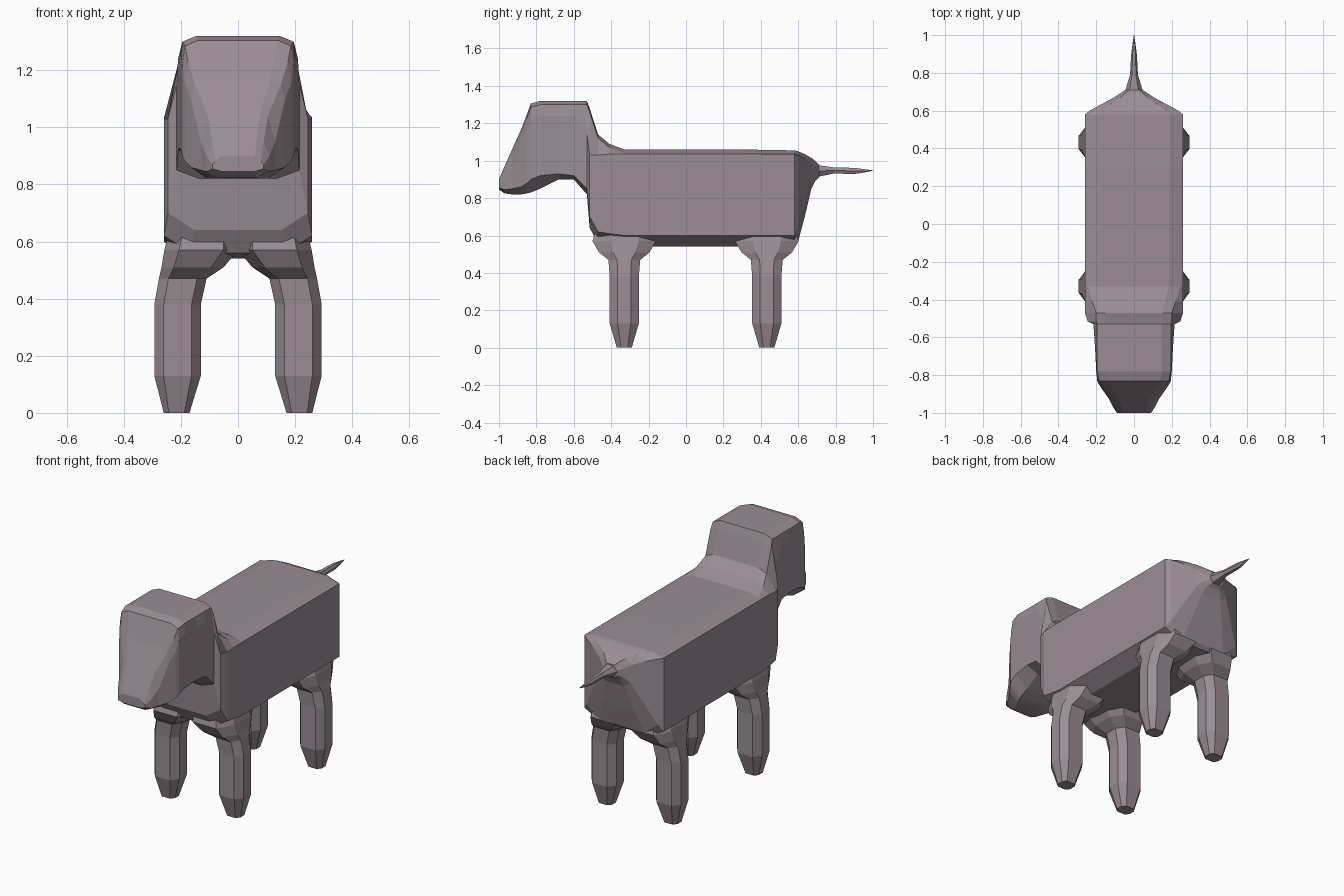
import bpy, bmesh, math

fur = bpy.data.materials.new("mauve grey")
fur.diffuse_color = (0.32, 0.27, 0.296, 1)


def loft(name, rings):
    """Skin a list of equal-length point rings and cap both ends."""
    bm = bmesh.new()
    vs = [[bm.verts.new(p) for p in r] for r in rings]
    n = len(rings[0])
    for a, b in zip(vs, vs[1:]):
        for i in range(n):
            j = (i + 1) % n
            bm.faces.new((a[i], a[j], b[j], b[i]))
    bm.faces.new(vs[0])
    bm.faces.new(vs[-1])
    bmesh.ops.recalc_face_normals(bm, faces=bm.faces)
    me = bpy.data.meshes.new(name)
    bm.to_mesh(me)
    bm.free()
    me.materials.append(fur)
    ob = bpy.data.objects.new(name, me)
    bpy.context.collection.objects.link(ob)
    return ob


def section(y, zb, zl, wm, zs, ws, zt):
    """Boxy cross-section: belly, lower side, shoulder, top edge, top."""
    half = [(0.62 * wm, zb), (wm, zl), (wm, zs), (ws, zt - 0.02), (0.75 * ws, zt)]
    return [(x, y, z) for x, z in half] + [(-x, y, z) for x, z in reversed(half)]


# Head and muzzle stations: y, bottom, lower side, half width, shoulder, top half width, top
head = [
    (-1.00, .845, .855, .090, .87, .080, .90),
    (-.97, .825, .845, .110, .90, .090, .97),
    (-.93, .820, .850, .130, .95, .105, 1.06),
    (-.88, .820, .860, .165, 1.10, .150, 1.17),
    (-.85, .825, .880, .185, 1.15, .175, 1.25),
    (-.83, .830, .900, .195, 1.22, .185, 1.305),
    (-.78, .850, .920, .200, 1.24, .195, 1.32),
    (-.68, .900, .930, .205, 1.24, .195, 1.32),
    (-.60, .900, .920, .210, 1.24, .195, 1.32),
    (-.53, .820, .850, .215, 1.15, .195, 1.32),
]
# Chest, trunk and rump stations
trunk = [
    (-.515, .64, .70, .245, 1.03, .200, 1.28),
    (-.47, .56, .62, .260, 1.03, .200, 1.14),
    (-.41, .55, .61, .260, 1.035, .220, 1.09),
    (-.33, .54, .60, .260, 1.035, .245, 1.06),
    (.30, .54, .60, .260, 1.035, .250, 1.06),
    (.58, .55, .60, .260, 1.035, .250, 1.055),
    (.60, .57, .64, .235, 1.03, .225, 1.05),
    (.635, .70, .76, .170, 1.01, .160, 1.035),
    (.67, .85, .88, .105, .985, .095, 1.015),
    (.69, .89, .91, .075, .965, .065, 1.00),
    (.71, .91, .925, .045, .955, .035, .98),
]
loft("body_and_head", [section(*s) for s in head + trunk])

# Legs: z, inner x, outer x, half depth in y
leg_rings = [
    (0, .17, .26, .04),
    (.13, .13, .293, .078),
    (.38, .13, .293, .078),
    (.47, .11, .277, .085),
    (.51, .05, .268, .135),
    (.57, .00, .258, .170),
    (.64, .00, .240, .150),
]


def leg(name, side, yc):
    rings = []
    for z, x0, x1, d in leg_rings:
        xc, w = (x0 + x1) / 2, (x1 - x0) / 2
        oct_ = [(1, .45), (.6, 1), (-.6, 1), (-1, .45),
                (-1, -.45), (-.6, -1), (.6, -1), (1, -.45)]
        rings.append([(side * (xc + u * w), yc + v * d, z) for u, v in oct_])
    loft(name, rings)


for side, label in ((1, "left"), (-1, "right")):
    leg("front_leg_" + label, side, -.33)
    leg("hind_leg_" + label, side, .432)

# Tail: y, centre z, half width, half height
tail = [(.68, .945, .05, .04), (.71, .945, .045, .035), (.79, .948, .021, .019),
        (.90, .945, .015, .019), (.96, .946, .007, .009), (1.0, .947, .001, .001)]
loft("tail", [[(w * math.cos(a * math.pi / 3), y, zc + h * math.sin(a * math.pi / 3))
               for a in range(6)] for y, zc, w, h in tail])
